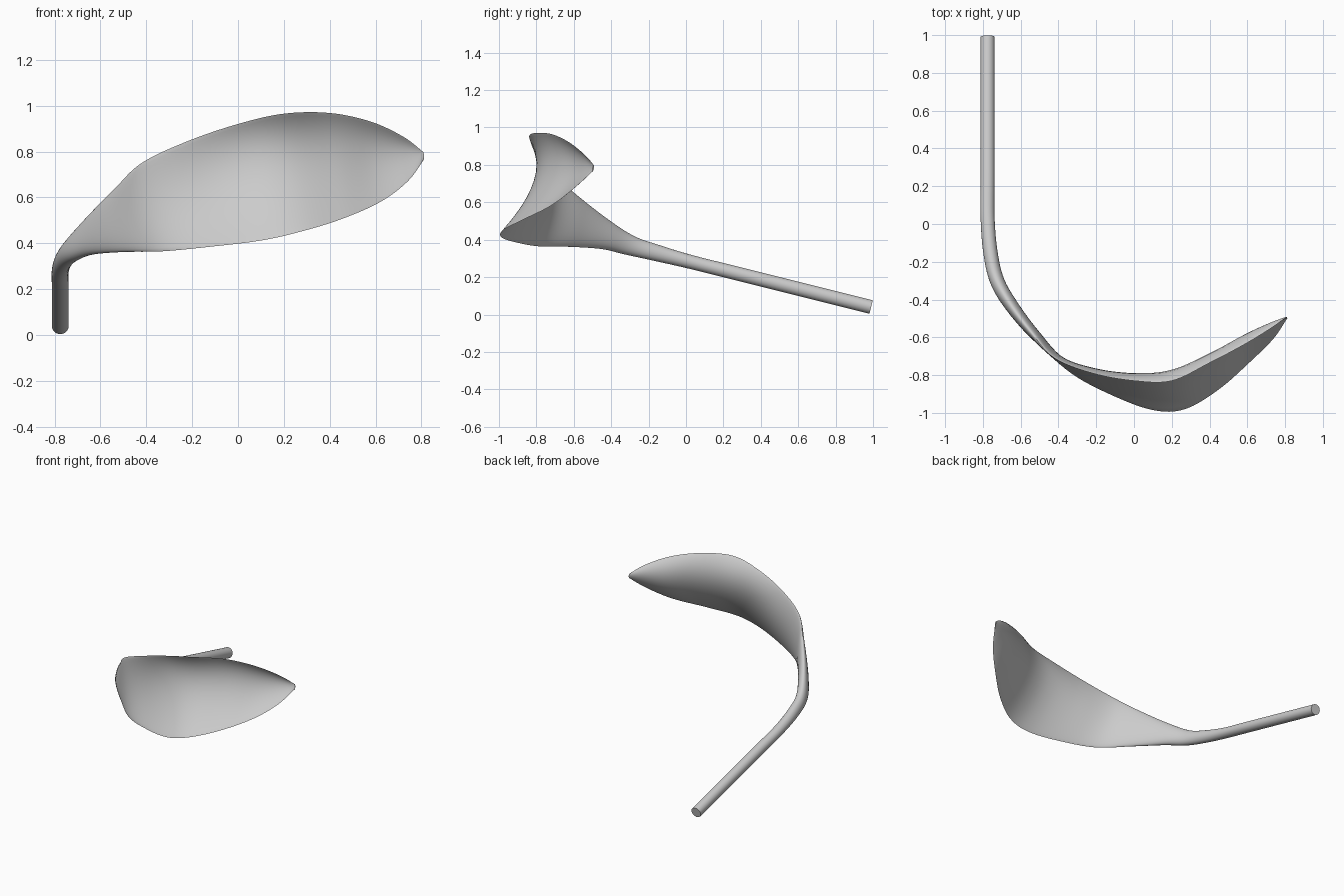
import bpy, bmesh, math
from mathutils import Vector

if "Cube" in bpy.data.objects:
    bpy.data.objects.remove(bpy.data.objects["Cube"])

# Sections along the leaf: upper edge, midrib, lower edge, half thickness
sections = []
for y in (0.99, 0.75, 0.5, 0.25, 0.03):          # straight round stem
    c = Vector((-0.775, y, 0.04 + (0.99 - y) * 0.25))
    up = Vector((0, 0.009, 0.036))
    sections.append((c + up, c, c - up, 0.037))

blade = [                                        # stem bend flattening into blade
    ((-.765, -.14, .37), (-.76, -.15, .327), (-.758, -.16, .285), .038),
    ((-.735, -.28, .42), (-.725, -.30, .368), (-.715, -.33, .322), .038),
    ((-.66, -.42, .51), (-.65, -.43, .42), (-.64, -.45, .35), .036),
    ((-.54, -.58, .635), (-.53, -.58, .49), (-.50, -.62, .362), .028),
    ((-.42, -.71, .75), (-.38, -.72, .55), (-.33, -.79, .365), .014),
    ((-.22, -.79, .845), (-.18, -.785, .62), (-.12, -.905, .385), .007),
    ((.00, -.83, .92), (.04, -.81, .70), (.10, -.985, .412), .005),
    ((.20, -.83, .965), (.22, -.785, .74), (.27, -.98, .45), .005),
    ((.40, -.735, .968), (.42, -.695, .76), (.45, -.875, .505), .005),
    ((.58, -.64, .93), (.59, -.595, .77), (.62, -.725, .58), .005),
    ((.72, -.555, .865), (.725, -.53, .78), (.74, -.605, .67), .005),
    ((.805, -.495, .80), (.81, -.495, .785), (.81, -.50, .765), .004),
]
sections += [(Vector(u), Vector(m), Vector(l), t) for u, m, l, t in blade]


def spline(a, b, c, d, t):
    return 0.5 * (2 * b + (c - a) * t + (2 * a - 5 * b + 4 * c - d) * t * t
                  + (3 * b - a - 3 * c + d) * t ** 3)


# Smoothly interpolate the sections
STEPS, SIDES = 8, 32
n = len(sections)
rows = []
for i in range(n - 1):
    p = [sections[max(0, min(n - 1, i + k))] for k in (-1, 0, 1, 2)]
    for s in range(STEPS):
        rows.append([spline(*(q[j] for q in p), s / STEPS) for j in range(4)])
rows.append(list(sections[-1]))

# Loft closed rings: bowed across the width, rounded at the edges
bm = bmesh.new()
rings = []
for i, (u, m, l, t) in enumerate(rows):
    along = rows[min(i + 1, len(rows) - 1)][1] - rows[max(i - 1, 0)][1]
    ring = []
    for k in range(SIDES):
        a = 2 * math.pi * k / SIDES
        v = math.cos(a)
        pos = u * (v * (v + 1) / 2) + m * (1 - v * v) + l * (v * (v - 1) / 2)
        across = u * (v + 0.5) - m * (2 * v) + l * (v - 0.5)
        normal = along.cross(across).normalized()
        ring.append(bm.verts.new(pos + normal * t * math.sin(a)))
    rings.append(ring)
for r, q in zip(rings, rings[1:]):
    for k in range(SIDES):
        j = (k + 1) % SIDES
        bm.faces.new((r[k], r[j], q[j], q[k]))
bm.faces.new(rings[0])
bm.faces.new(rings[-1])
bmesh.ops.recalc_face_normals(bm, faces=bm.faces)

mesh = bpy.data.meshes.new("leaf_with_stem")
bm.to_mesh(mesh)
bm.free()
leaf = bpy.data.objects.new("leaf_with_stem", mesh)
bpy.context.collection.objects.link(leaf)
bpy.context.view_layer.objects.active = leaf
leaf.select_set(True)
bpy.ops.object.shade_smooth_by_angle(angle=math.radians(50))
